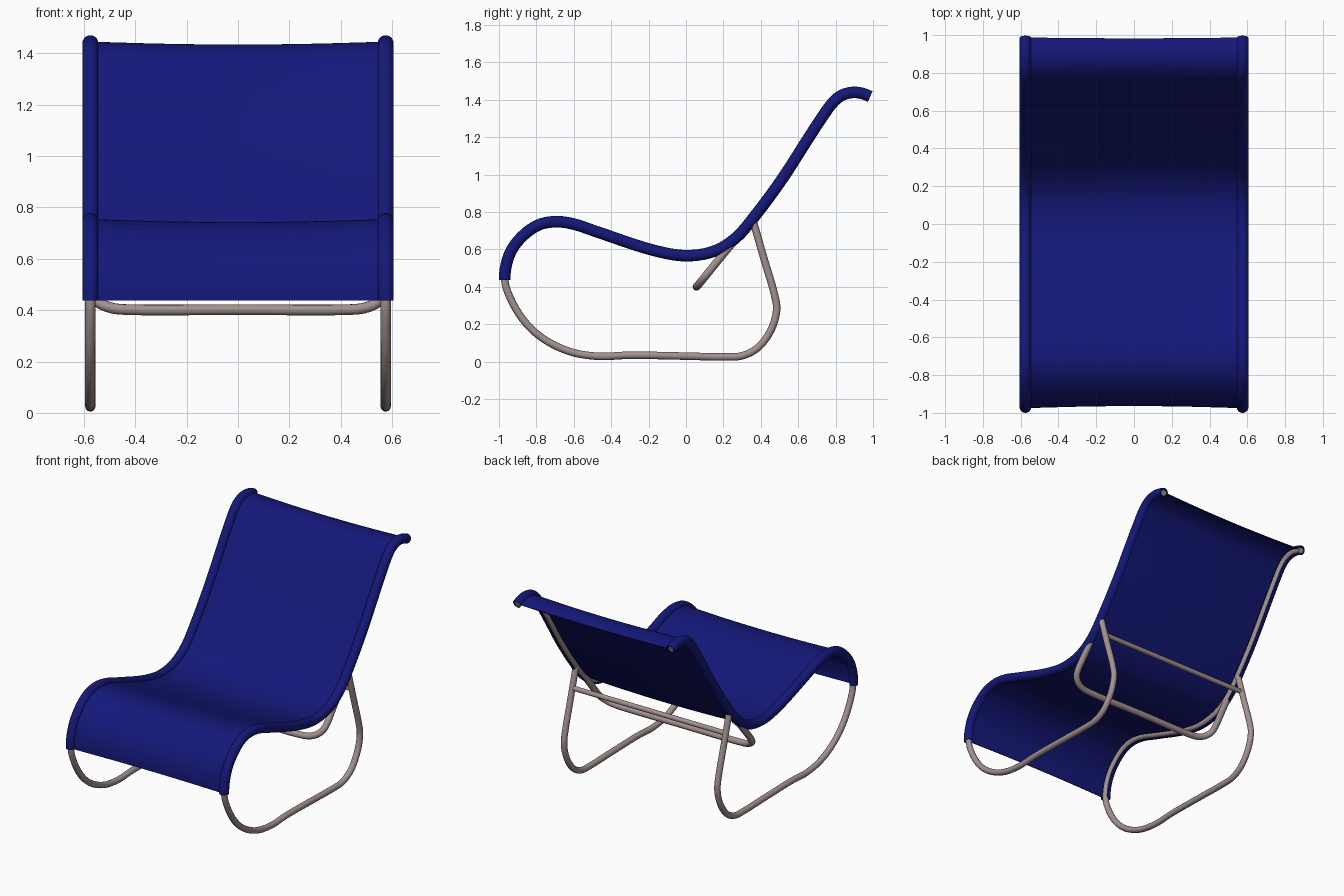
import bpy, bmesh, math
from mathutils import Vector

if "Cube" in bpy.data.objects:
    bpy.data.objects.remove(bpy.data.objects["Cube"])

RAIL_X = 0.575      # half distance between the two side rails
PIPE_R = 0.02


def material(name, color):
    m = bpy.data.materials.new(name)
    m.diffuse_color = color
    m.use_nodes = True
    m.node_tree.nodes["Principled BSDF"].inputs["Base Color"].default_value = m.diffuse_color
    return m


STEEL = material("steel", (0.36, 0.29, 0.28, 1))
CLOTH = material("blue_cloth", (0.007, 0.009, 0.19, 1))


def smooth_path(pts, steps):
    """Centripetal spline through the points."""
    p = [Vector(q) for q in pts]
    p = [2 * p[0] - p[1]] + p + [2 * p[-1] - p[-2]]
    out = []
    for i in range(1, len(p) - 2):
        a, b, c, d = p[i - 1:i + 3]
        t0 = 0.0
        t1 = t0 + (b - a).length ** 0.5
        t2 = t1 + (c - b).length ** 0.5
        t3 = t2 + (d - c).length ** 0.5
        for k in range(steps):
            t = t1 + (t2 - t1) * k / steps
            mix = lambda u, v, s, e: u.lerp(v, (t - s) / (e - s))
            ab, bc, cd = mix(a, b, t0, t1), mix(b, c, t1, t2), mix(c, d, t2, t3)
            out.append(mix(mix(ab, bc, t0, t2), mix(bc, cd, t1, t3), t1, t2))
    return out + [p[-2]]


def finish(ob, mat, angle):
    """Apply modifiers / convert to mesh, shade and colour."""
    bpy.ops.object.select_all(action='DESELECT')
    bpy.context.view_layer.objects.active = ob
    ob.select_set(True)
    bpy.ops.object.convert(target='MESH')
    ob = bpy.context.object
    ob.data.materials.clear()
    ob.data.materials.append(mat)
    bpy.ops.object.shade_smooth_by_angle(angle=math.radians(angle))


def pipe(name, pts, radius):
    cu = bpy.data.curves.new(name, 'CURVE')
    cu.dimensions = '3D'
    cu.bevel_depth = radius
    cu.bevel_resolution = 4
    cu.use_fill_caps = True
    sp = cu.splines.new('POLY')
    sp.points.add(len(pts) - 1)
    for q, v in zip(sp.points, pts):
        q.co = (*v, 1)
    ob = bpy.data.objects.new(name, cu)
    bpy.context.collection.objects.link(ob)
    finish(ob, STEEL, 50)


# side profile (y, z): the cloth-covered part, then the bare floor loop
seat_pts = [(0.985, 1.417), (0.945, 1.433), (0.89, 1.439), (0.83, 1.422),
            (0.785, 1.385), (0.72, 1.295), (0.645, 1.18), (0.52, 0.985),
            (0.385, 0.80), (0.265, 0.66), (0.15, 0.59), (0, 0.566),
            (-0.17, 0.594), (-0.465, 0.69), (-0.60, 0.735), (-0.695, 0.748),
            (-0.79, 0.73), (-0.885, 0.66), (-0.945, 0.57), (-0.969, 0.437)]
loop_pts = [(-0.935, 0.33), (-0.86, 0.21), (-0.76, 0.12), (-0.62, 0.053),
            (-0.47, 0.028), (-0.3, 0.034), (0.0, 0.029), (0.2, 0.025),
            (0.30, 0.031), (0.385, 0.075), (0.455, 0.17), (0.485, 0.28),
            (0.47, 0.37), (0.42, 0.54), (0.355, 0.765)]
STEPS = 5
path = smooth_path([(0, y, z) for y, z in seat_pts + loop_pts], STEPS)

# side frames
for side, sx in (("left", -RAIL_X), ("right", RAIL_X)):
    pipe(side + "_side_frame", [(sx, v.y, v.z) for v in path], PIPE_R)

# U-shaped brace continuing the back line below the seat
half = [(RAIL_X, 0.30, 0.695), (RAIL_X, 0.20, 0.575), (RAIL_X, 0.125, 0.483),
        (0.565, 0.10, 0.452), (0.535, 0.078, 0.425), (0.49, 0.064, 0.408),
        (0.43, 0.058, 0.402)]
u_pts = half + [(0, 0.058, 0.402)] + [(-x, y, z) for x, y, z in reversed(half)]
pipe("under_seat_brace", smooth_path(u_pts, 4), 0.021)

# straight rear crossbar between the uprights
pipe("rear_crossbar", [(-RAIL_X, 0.395, 0.625), (RAIL_X, 0.395, 0.625)], 0.016)

# cloth cross-section (x, height): open sleeve, sagging sheet, open sleeve
SLEEVE_R = 0.028
sleeve = []
for i in range(19):
    a = math.radians(285 + (6 - 285) * i / 18)
    sleeve.append((RAIL_X - SLEEVE_R * math.cos(a), SLEEVE_R * math.sin(a)))
edge_x, edge_h = sleeve[-1]
sheet = []
for i in range(1, 12):
    s = 1 - 2 * i / 12
    sheet.append((edge_x * s, edge_h - 0.011 * (1 - s * s)))
section = sleeve + sheet + [(-x, h) for x, h in reversed(sleeve)]

# sweep the section along the covered part of the path
cover = path[:(len(seat_pts) - 1) * STEPS + 1]
bm = bmesh.new()
rows = []
for i, p in enumerate(cover):
    t = (cover[min(i + 1, len(cover) - 1)] - cover[max(i - 1, 0)]).normalized()
    n = Vector((0, t.z, -t.y))
    rows.append([bm.verts.new((x, p.y + n.y * h, p.z + n.z * h)) for x, h in section])
for r0, r1 in zip(rows, rows[1:]):
    for j in range(len(section) - 1):
        bm.faces.new((r0[j], r0[j + 1], r1[j + 1], r1[j]))
bmesh.ops.recalc_face_normals(bm, faces=bm.faces)
me = bpy.data.meshes.new("sling_seat")
bm.to_mesh(me)
bm.free()
sling = bpy.data.objects.new("sling_seat", me)
bpy.context.collection.objects.link(sling)
sol = sling.modifiers.new("thickness", 'SOLIDIFY')
sol.thickness = 0.006
sol.offset = 0
finish(sling, CLOTH, 40)
